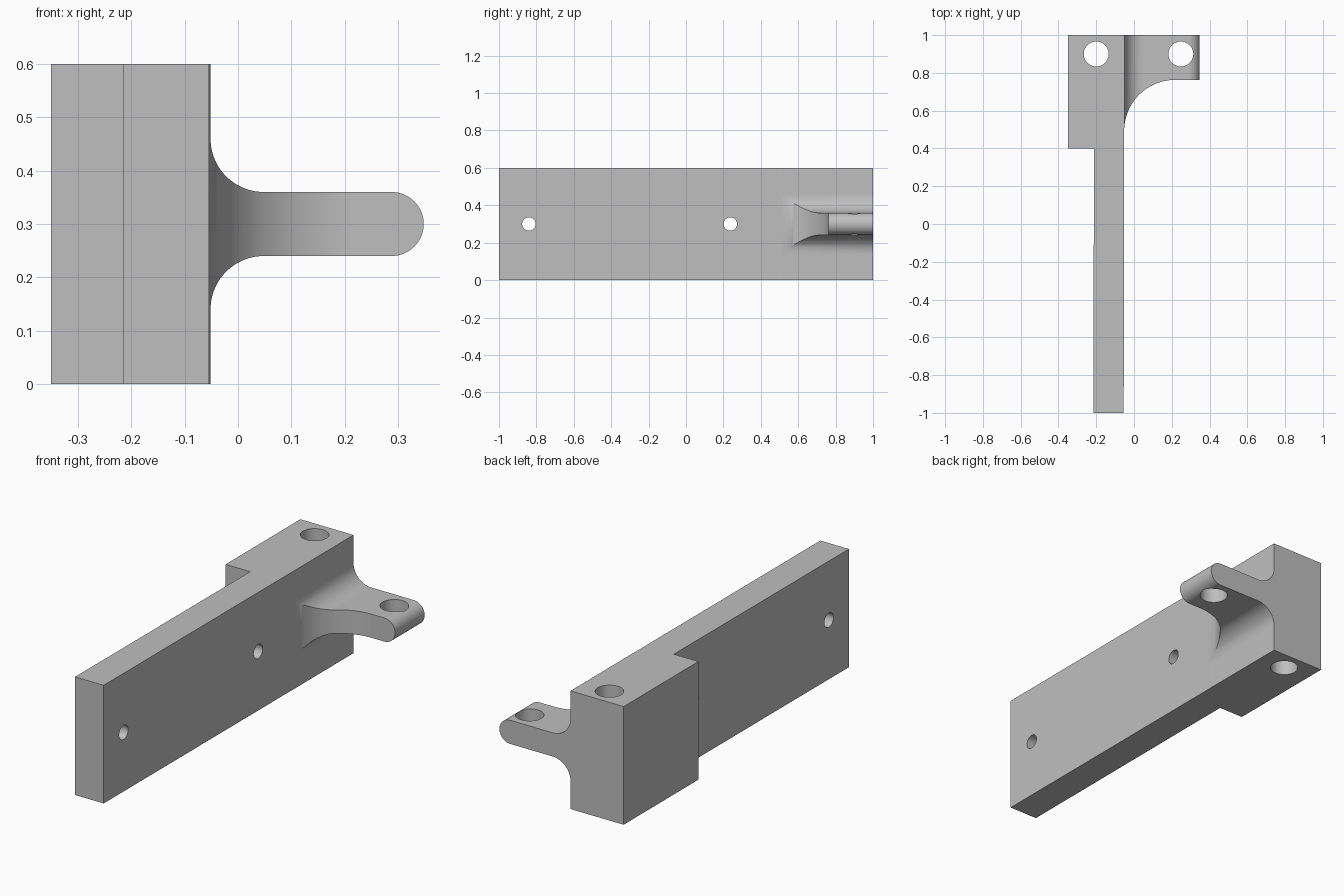
import bpy, bmesh
from math import cos, sin, radians
from mathutils import Vector

cube = bpy.data.objects.get("Cube")
if cube:
    bpy.data.objects.remove(cube, do_unlink=True)

grey = bpy.data.materials.new("plain grey")
grey.use_nodes = True
colour = (0.52, 0.52, 0.52, 1)
grey.diffuse_color = colour
grey.node_tree.nodes["Principled BSDF"].inputs["Base Color"].default_value = colour


def arc(cx, cy, r, start, end, steps=20):
    angles = [radians(start + (end - start) * i / steps) for i in range(steps + 1)]
    return [(cx + r * cos(a), cy + r * sin(a)) for a in angles]


def prism(name, outline, place, direction):
    """Extrude a 2D outline, placed in space by a function, along a direction."""
    bm = bmesh.new()
    face = bm.faces.new([bm.verts.new(place(u, v)) for u, v in outline])
    side = bmesh.ops.extrude_face_region(bm, geom=[face])["geom"]
    moved = [g for g in side if isinstance(g, bmesh.types.BMVert)]
    bmesh.ops.translate(bm, verts=moved, vec=Vector(direction))
    bmesh.ops.recalc_face_normals(bm, faces=bm.faces)
    mesh = bpy.data.meshes.new(name)
    bm.to_mesh(mesh)
    bm.free()
    mesh.materials.append(grey)
    obj = bpy.data.objects.new(name, mesh)
    bpy.context.collection.objects.link(obj)
    return obj


def combine(target, tool, operation):
    tool.hide_render = True
    mod = target.modifiers.new(operation, 'BOOLEAN')
    mod.operation = operation
    mod.solver = 'EXACT'
    mod.object = tool
    bpy.context.view_layer.objects.active = target
    bpy.ops.object.modifier_apply(modifier=mod.name)
    bpy.data.objects.remove(tool, do_unlink=True)


# Plan outline: long plate, thick end block and lug with a swept corner
plan = [(-0.215, -1), (-0.0545, -1)]
plan += arc(0.218, 0.493, 0.27, 180, 90, 32)
plan += [(0.4, 0.763), (0.4, 1), (-0.35, 1), (-0.35, 0.4), (-0.212, 0.4)]
bracket = prism("bracket", plan, lambda u, v: (u, v, -0.1), (0, 0, 0.8))

# Cross-section: upright wall, filleted root and round-ended lug
upper = [(-0.45, 0.6), (-0.0515, 0.6)]
upper += arc(0.0485, 0.46, 0.1, 180, 270) + arc(0.288, 0.3, 0.06, 90, 0)
lower = [(x, 0.6 - z) for x, z in reversed(upper[:-1])]
section = prism("section_cutter", upper + lower, lambda u, v: (u, -1.1, v), (0, 2.2, 0))
combine(bracket, section, 'INTERSECT')

# Upright bolt holes through the block and the lug
for x in (-0.2, 0.248):
    hole = prism("bolt_cutter", arc(x, 0.9, 0.066, 0, 352.5, 47),
                 lambda u, v: (u, v, -0.2), (0, 0, 1))
    combine(bracket, hole, 'DIFFERENCE')

# Cross holes through the plate
for y in (-0.84, 0.237):
    hole = prism("screw_cutter", arc(y, 0.3, 0.036, 0, 350, 35),
                 lambda u, v: (-0.5, u, v), (0.6, 0, 0))
    combine(bracket, hole, 'DIFFERENCE')

# Smooth the curves, keep the flats flat
bpy.ops.object.select_all(action='DESELECT')
bracket.select_set(True)
bpy.context.view_layer.objects.active = bracket
bpy.ops.object.shade_smooth_by_angle(angle=radians(30))
weighted = bracket.modifiers.new("weighted", 'WEIGHTED_NORMAL')
weighted.keep_sharp = True
